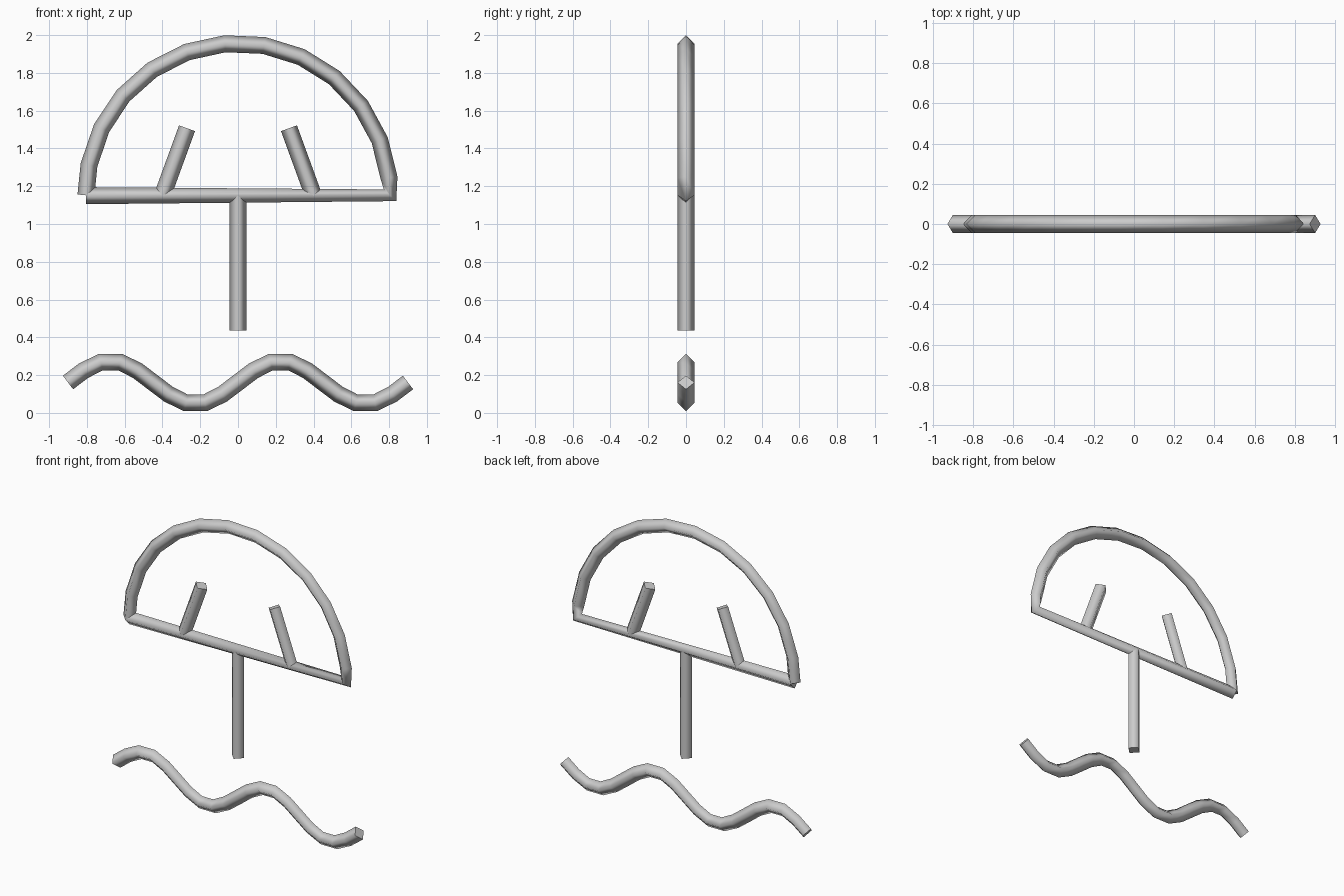
import bpy, bmesh, math
from mathutils import Vector

if "Cube" in bpy.data.objects:
    bpy.data.objects.remove(bpy.data.objects["Cube"])

RADIUS = 0.045
grey = bpy.data.materials.new("light_grey")
grey.diffuse_color = (0.6, 0.6, 0.6, 1)
grey.use_nodes = True
grey.node_tree.nodes["Principled BSDF"].inputs["Base Color"].default_value = grey.diffuse_color


def tube(name, points):
    """Four-sided capped tube along (x, z) points, smooth along its sides."""
    pts = [Vector((x, 0, z)) for x, z in points]
    bm = bmesh.new()
    rings = []
    for i, p in enumerate(pts):
        before = (p - pts[i - 1]).normalized() if i else Vector()
        after = (pts[i + 1] - p).normalized() if i < len(pts) - 1 else Vector()
        tangent = (before + after).normalized()
        side = Vector((-tangent.z, 0, tangent.x))
        depth = Vector((0, 1, 0))
        rings.append([bm.verts.new(p + d * RADIUS)
                      for d in (side, depth, -side, -depth)])
    for a, b in zip(rings, rings[1:]):
        for k in range(4):
            n = (k + 1) % 4
            bm.faces.new((a[k], a[n], b[n], b[k])).smooth = True
    bm.faces.new(rings[0])
    bm.faces.new(rings[-1])
    bmesh.ops.recalc_face_normals(bm, faces=bm.faces)
    mesh = bpy.data.meshes.new(name)
    bm.to_mesh(mesh)
    bm.free()
    mesh.materials.append(grey)
    obj = bpy.data.objects.new(name, mesh)
    bpy.context.collection.objects.link(obj)
    return obj


# Half-circle dome, turning the corner into the straight base bar
R, BASE = 0.805, 1.152
angles = [0] + [11.5 + 14.72 * k for k in range(12)] + [180]
dome = [(-R * math.cos(math.radians(a)), BASE + R * math.sin(math.radians(a)))
        for a in angles]
tube("dome_and_bar", dome + [(-R, BASE - 0.002)])

# Two leaning rods on the bar
for label, s in (("left", -1), ("right", 1)):
    tube(label + "_rod", [(s * 0.40, 1.15), (s * 0.27, 1.507)])

# Central post
tube("post", [(0, 1.15), (0, 0.435)])

# Wave: two periods, evenly spaced along its length
def wave_point(x):
    return (x, 0.161 + 0.115 * math.sin(2 * math.pi * (x + 0.9) / 0.9))


fine = [wave_point(-0.9 + 1.8 * i / 1000) for i in range(1001)]
lengths = [0]
for a, b in zip(fine, fine[1:]):
    lengths.append(lengths[-1] + math.dist(a, b))
SEGMENTS = 20
wave = [fine[min(range(1001), key=lambda j: abs(lengths[j] - lengths[-1] * i / SEGMENTS))]
        for i in range(SEGMENTS + 1)]
tube("wave", wave)
